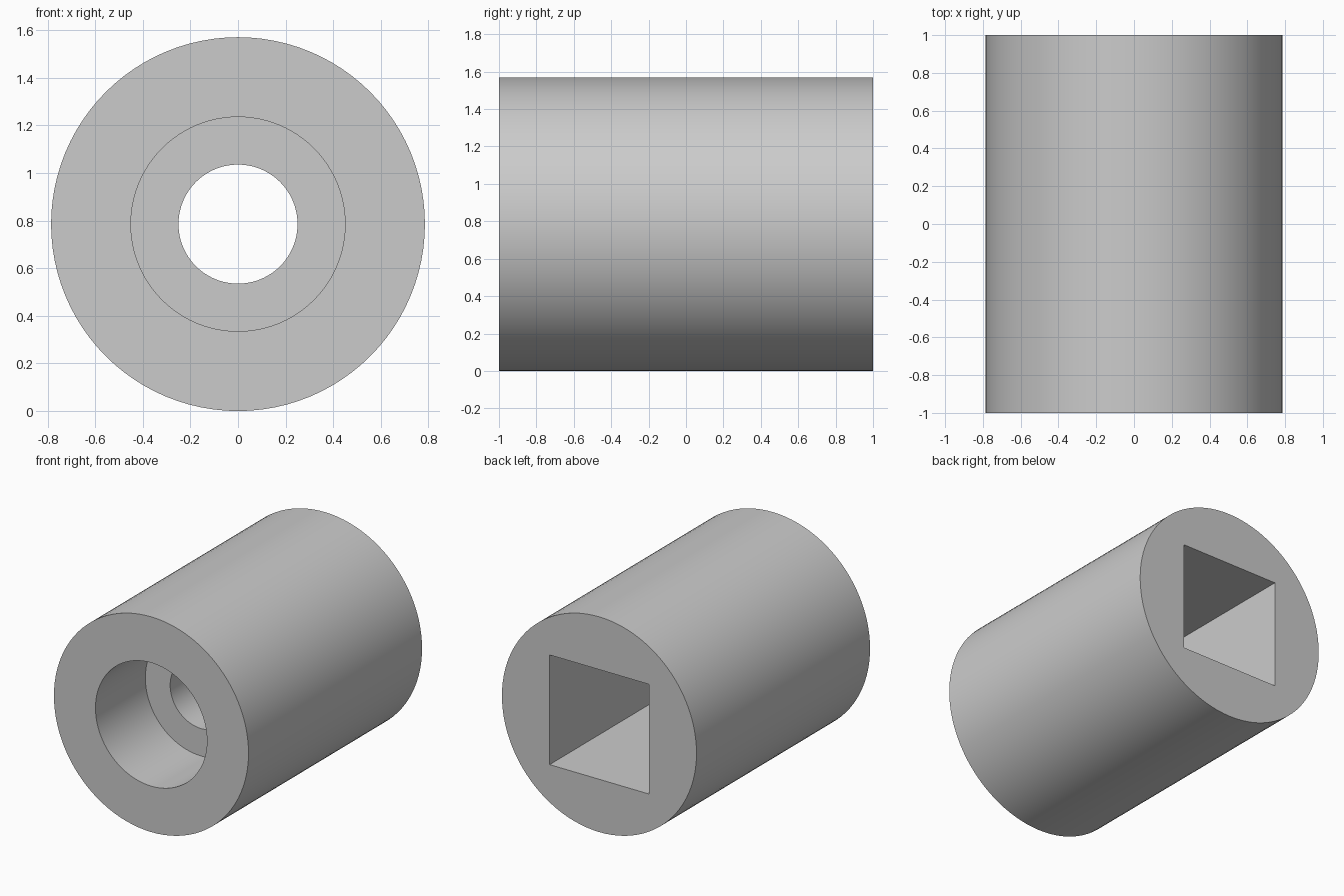
import bpy
import bmesh
from math import cos, sin, pi, radians

cube = bpy.data.objects.get("Cube")
if cube:
    bpy.data.objects.remove(cube, do_unlink=True)

SEGMENTS = 96          # multiple of eight, so the socket corners fall on vertices
RADIUS = 0.785
BORE, HOLE, SOCKET = 0.45, 0.25, 0.4
FRONT, BACK = -1.0, 1.0
BORE_FLOOR = FRONT + 0.575
SOCKET_FLOOR = BACK - 1.16

grey = bpy.data.materials.new("plain grey")
grey.use_nodes = True
colour = (0.6, 0.6, 0.6, 1)
grey.diffuse_color = colour
grey.node_tree.nodes["Principled BSDF"].inputs["Base Color"].default_value = colour


def ring(bm, size, y, square=False):
    """Loop of vertices around the y axis, round or square."""
    loop = []
    for i in range(SEGMENTS):
        a = 2 * pi * i / SEGMENTS
        c, s = cos(a), sin(a)
        r = size / max(abs(c), abs(s)) if square else size
        loop.append(bm.verts.new((r * c, y, RADIUS + r * s)))
    return loop


# Sleeve: outside wall, square socket at the back, narrow hole, round bore at the front
bm = bmesh.new()
rings = [
    ring(bm, RADIUS, FRONT),
    ring(bm, RADIUS, BACK),
    ring(bm, SOCKET, BACK, square=True),
    ring(bm, SOCKET, SOCKET_FLOOR, square=True),
    ring(bm, HOLE, SOCKET_FLOOR),
    ring(bm, HOLE, BORE_FLOOR),
    ring(bm, BORE, BORE_FLOOR),
    ring(bm, BORE, FRONT),
]
for a, b in zip(rings, rings[1:] + rings[:1]):
    for i in range(SEGMENTS):
        j = (i + 1) % SEGMENTS
        bm.faces.new((a[i], a[j], b[j], b[i]))
bmesh.ops.recalc_face_normals(bm, faces=bm.faces)

mesh = bpy.data.meshes.new("socket_sleeve")
bm.to_mesh(mesh)
bm.free()
mesh.materials.append(grey)
sleeve = bpy.data.objects.new("socket_sleeve", mesh)
bpy.context.collection.objects.link(sleeve)

# Smooth round walls with crisp rims
bpy.ops.object.select_all(action='DESELECT')
sleeve.select_set(True)
bpy.context.view_layer.objects.active = sleeve
bpy.ops.object.shade_smooth_by_angle(angle=radians(30))
